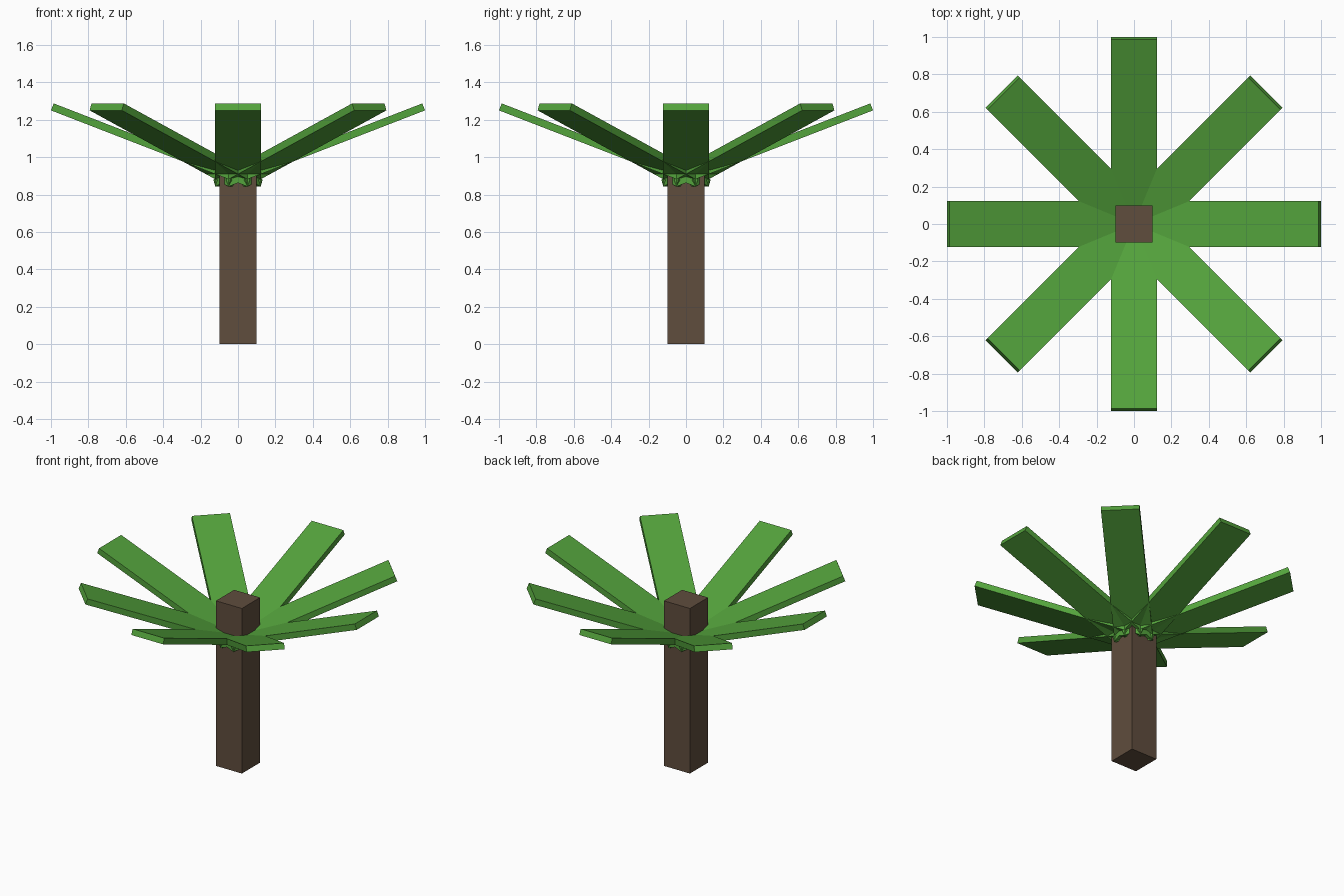
import bpy, bmesh, math
from mathutils import Matrix, Vector

if "Cube" in bpy.data.objects:
    bpy.data.objects.remove(bpy.data.objects["Cube"])


def material(name, color):
    mat = bpy.data.materials.new(name)
    mat.diffuse_color = (*color, 1.0)
    mat.use_nodes = True
    mat.node_tree.nodes["Principled BSDF"].inputs["Base Color"].default_value = mat.diffuse_color
    return mat


def box(name, size, matrix, mat):
    """Box of the given size placed by a matrix."""
    mesh = bpy.data.meshes.new(name)
    bm = bmesh.new()
    bmesh.ops.create_cube(bm, size=1.0)
    bm.transform(matrix @ Matrix.Diagonal((*size, 1.0)))
    bm.to_mesh(mesh)
    bm.free()
    mesh.materials.append(mat)
    obj = bpy.data.objects.new(name, mesh)
    bpy.context.collection.objects.link(obj)
    return obj


bark = material("bark_brown", (0.115, 0.074, 0.047))
leaf = material("leaf_green", (0.088, 0.366, 0.045))

# Square trunk
TRUNK_HEIGHT = 1.15
box("trunk", (0.2, 0.2, TRUNK_HEIGHT),
    Matrix.Translation((0, 0, TRUNK_HEIGHT / 2)), bark)

# Eight flat fronds rising outward, each starting just past the trunk's axis
WIDTH, THICKNESS = 0.244, 0.04
inner, tip = Vector((-0.05, 0, 0.843)), Vector((1.0, 0, 1.25))  # underside ends
along = tip - inner
pitch = math.atan2(along.z, along.x)
normal = Vector((-math.sin(pitch), 0, math.cos(pitch)))
center = (inner + tip) / 2 + normal * THICKNESS / 2
tilt = Matrix.Translation(center) @ Matrix.Rotation(-pitch, 4, 'Y')

for i in range(8):
    turn = Matrix.Rotation(i * math.pi / 4, 4, 'Z')
    box(f"frond_{i + 1}", (along.length, WIDTH, THICKNESS), turn @ tilt, leaf)
